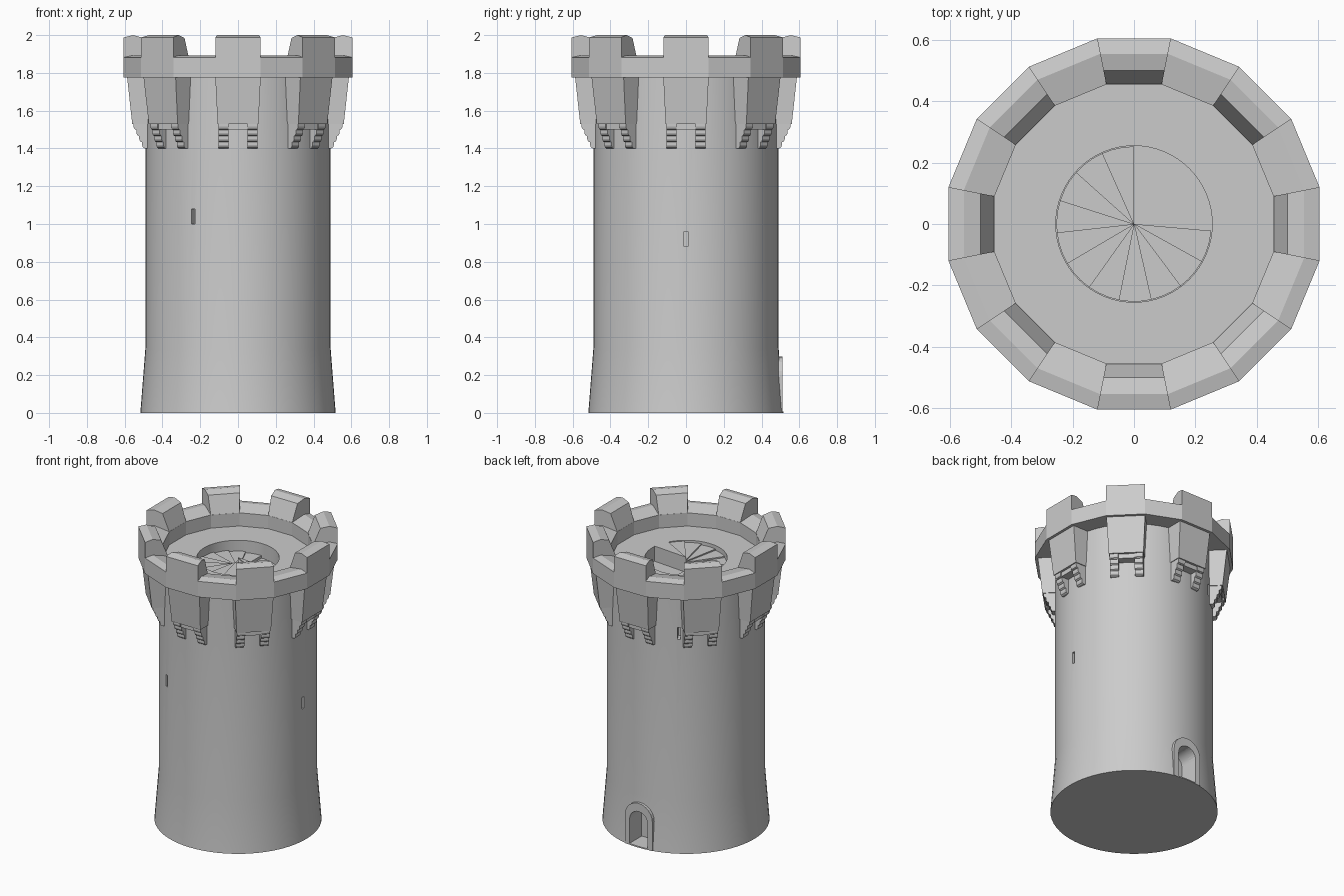
import bpy, bmesh
from math import sin, cos, tan, pi, radians
from mathutils import Matrix, Vector

if "Cube" in bpy.data.objects:
    bpy.data.objects.remove(bpy.data.objects["Cube"])


def finish(name, bm, smooth=False):
    bmesh.ops.remove_doubles(bm, verts=bm.verts, dist=1e-5)
    bmesh.ops.recalc_face_normals(bm, faces=bm.faces)
    mesh = bpy.data.meshes.new(name)
    bm.to_mesh(mesh)
    bm.free()
    ob = bpy.data.objects.new(name, mesh)
    bpy.context.collection.objects.link(ob)
    if smooth:
        smooth_by_angle(ob)
    return ob


def smooth_by_angle(ob):
    bpy.ops.object.select_all(action='DESELECT')
    ob.select_set(True)
    bpy.context.view_layer.objects.active = ob
    bpy.ops.object.shade_smooth_by_angle(angle=radians(30))


def lathe(bm, profile, steps, start=0.0, closed=False):
    vs = [bm.verts.new((r * cos(start), r * sin(start), z)) for r, z in profile]
    es = [bm.edges.new(p) for p in zip(vs, vs[1:])]
    if closed:
        es.append(bm.edges.new((vs[-1], vs[0])))
    bmesh.ops.spin(bm, geom=vs + es, cent=(0, 0, 0), axis=(0, 0, 1),
                   angle=2 * pi, steps=steps)


def loft(bm, a, b, angle=0.0):
    """Solid between two matching outlines, turned about the tower axis."""
    rot = Matrix.Rotation(angle, 3, 'Z')
    va = [bm.verts.new(rot @ Vector(p)) for p in a]
    vb = [bm.verts.new(rot @ Vector(p)) for p in b]
    bm.faces.new(va)
    bm.faces.new(vb[::-1])
    for i in range(len(va)):
        j = (i + 1) % len(va)
        bm.faces.new((va[i], va[j], vb[j], vb[i]))


def radial(bm, outline, r0, r1, angle):
    """Outline in (sideways, up), pushed from radius r0 to r1."""
    loft(bm, [(r0, y, z) for y, z in outline], [(r1, y, z) for y, z in outline], angle)


def arch(half, spring, base, n=12):
    return [(half, base)] + [(half * cos(pi * i / n), spring + half * sin(pi * i / n))
                             for i in range(n + 1)] + [(-half, base)]


EIGHT = [i * pi / 4 for i in range(8)]

# Round shaft with flared foot and stair well
bm = bmesh.new()
lathe(bm, [(0, 0), (.517, 0), (.49, .345), (.49, 1.78), (.255, 1.78), (.255, 1.68), (0, 1.68)], 64)
shaft = finish("tower_shaft", bm)

# Doorway and arrow slits cut into the shaft
bm = bmesh.new()
radial(bm, arch(.068, .175, .008)[1:-1] + [(-.068, .008), (.068, .008)], .38, .6, pi / 2)
for deg, z in ((0, .92), (241, 1.04), (120, 1.49)):
    radial(bm, [(-.01, z - .04), (.01, z - .04), (.01, z + .04), (-.01, z + .04)],
           .43, .6, radians(deg))
cutter = finish("opening_cutter", bm)
cutter.hide_render = True
mod = shaft.modifiers.new("openings", 'BOOLEAN')
mod.object = cutter
mod.operation = 'DIFFERENCE'
mod.solver = 'EXACT'
bpy.context.view_layer.objects.active = shaft
bpy.ops.object.modifier_apply(modifier=mod.name)
bpy.data.objects.remove(cutter)
smooth_by_angle(shaft)

# Arched door surround on the back
bm = bmesh.new()
radial(bm, arch(.104, .195, 0) + arch(.068, .175, 0)[::-1], .45, .511, pi / 2)
finish("door_surround", bm)

# Sixteen-sided parapet ring
bm = bmesh.new()
k = 1 / cos(pi / 16)
lathe(bm, [(r * k, z) for r, z in ((.605, 1.775), (.605, 1.882), (.555, 1.893),
                                   (.455, 1.87), (.455, 1.775))],
      16, pi / 16, closed=True)
finish("parapet", bm)

# Merlons with ridged tops and sloping backs
bm = bmesh.new()
merlon = [(.605, 1.875), (.605, 1.988), (.555, 2.0), (.5, 1.985), (.455, 1.868), (.555, 1.885)]
t = tan(pi / 16)
for a in EIGHT:
    loft(bm, [(r, -r * t, z) for r, z in merlon], [(r, r * t, z) for r, z in merlon], a)
finish("merlons", bm)

# Tapered projecting boxes below the merlons
bm = bmesh.new()
for a in EIGHT:
    loft(bm, [(.45, -.108, 1.53), (.56, -.108, 1.53), (.56, .108, 1.53), (.45, .108, 1.53)],
         [(.45, -.12, 1.777), (.587, -.12, 1.777), (.587, .12, 1.777), (.45, .12, 1.777)], a)
    radial(bm, [(-.1, 1.5), (.1, 1.5), (.1, 1.531), (-.1, 1.531)], .46, .545, a)
finish("machicolation_boxes", bm)

# Paired stepped corbels with rounded noses
bm = bmesh.new()
corbel = [(.46, 1.531)]
for i in range(4):
    r, z = .553 - .015 * i, 1.531 - .0325 * i
    corbel += [(r, z), (r, z - .016), (r - .004, z - .027), (r - .012, z - .0325)]
corbel.append((.46, 1.401))
for a in EIGHT:
    for y in (-.103, .05):
        loft(bm, [(r, y, z) for r, z in corbel], [(r, y + .053, z) for r, z in corbel], a)
finish("corbels", bm)

# Winding steps in the stair well
bm = bmesh.new()
n = 11
for i in range(n):
    a0, a1 = radians(90 + 265 * i / n), radians(90 + 265 * (i + 1) / n)
    plan = [(0, 0)] + [(.253 * cos(a0 + (a1 - a0) * j / 3),
                        .253 * sin(a0 + (a1 - a0) * j / 3)) for j in range(4)]
    top = 1.69 + .0085 * (i + 1)
    loft(bm, [(x, y, 1.675) for x, y in plan], [(x, y, top) for x, y in plan])
finish("winding_steps", bm)
